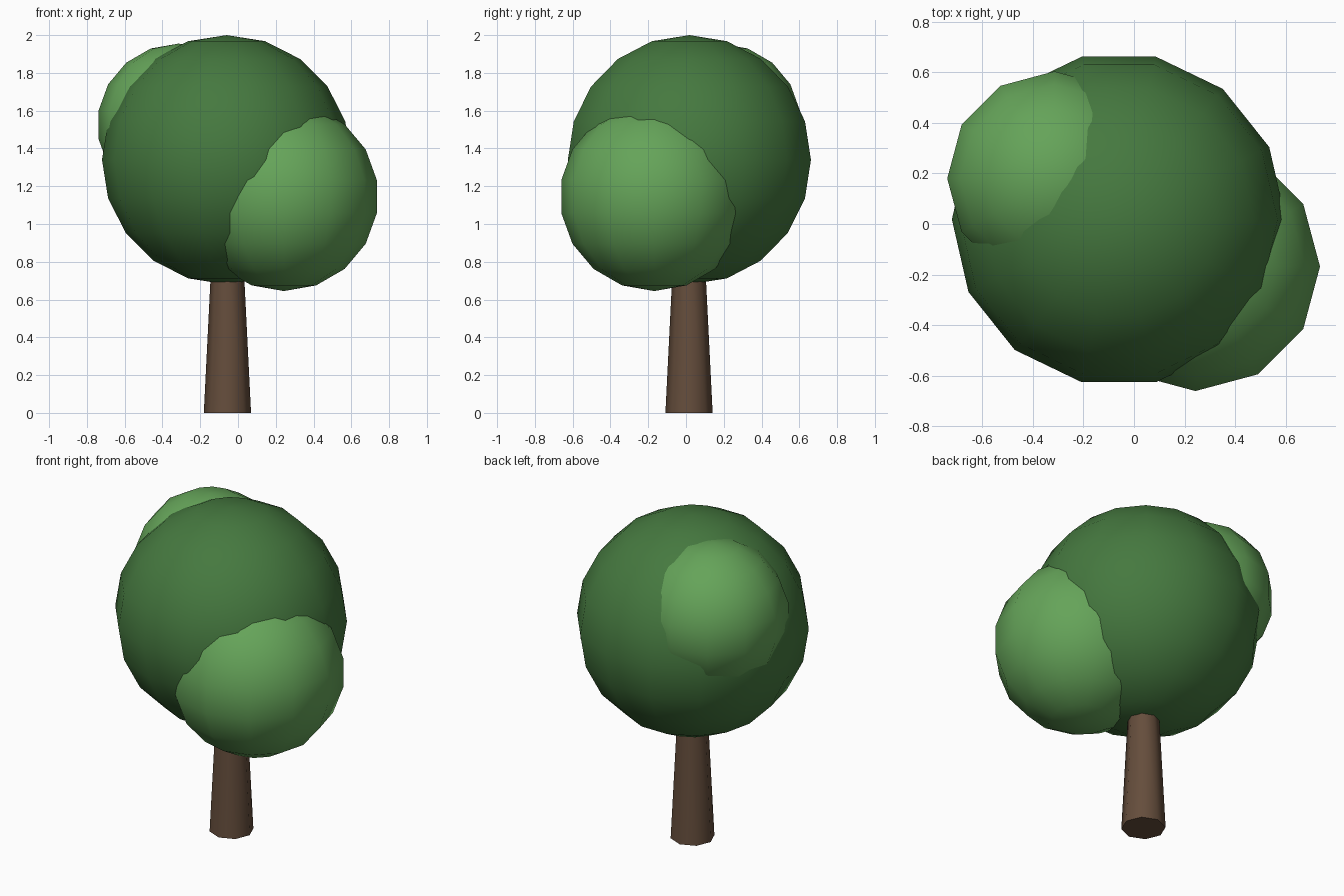
import bpy
from math import radians

if "Cube" in bpy.data.objects:
    bpy.data.objects.remove(bpy.data.objects["Cube"])


def material(name, rgb):
    m = bpy.data.materials.new(name)
    m.diffuse_color = (*rgb, 1)
    m.use_nodes = True
    m.node_tree.nodes["Principled BSDF"].inputs["Base Color"].default_value = m.diffuse_color
    return m


bark = material("bark", (0.13, 0.075, 0.045))
dark_leaf = material("dark_leaf", (0.06, 0.19, 0.05))
light_leaf = material("light_leaf", (0.13, 0.37, 0.10))


def finish(name, mat, angle):
    ob = bpy.context.object
    ob.name = name
    ob.data.materials.append(mat)
    bpy.ops.object.shade_smooth_by_angle(angle=radians(angle))


def foliage(name, centre, radius, segments, rings, mat):
    # quarter turn puts a vertex on the x axis
    bpy.ops.mesh.primitive_uv_sphere_add(segments=segments, ring_count=rings,
                                         radius=radius, location=centre,
                                         rotation=(0, 0, radians(90)))
    finish(name, mat, 60)


# Tapered trunk, its top buried in the crown
bpy.ops.mesh.primitive_cone_add(vertices=8, radius1=0.125, radius2=0.085,
                                depth=0.8, location=(-0.056, 0.016, 0.4))
finish("trunk", bark, 60)

# Main crown and two lighter side clumps
foliage("main_crown", (-0.06, 0.018, 1.34), 0.66, 14, 10, dark_leaf)
foliage("front_right_clump", (0.243, -0.168, 1.145), 0.5, 12, 9, light_leaf)
foliage("back_left_clump", (-0.315, 0.18, 1.525), 0.43, 12, 9, light_leaf)
